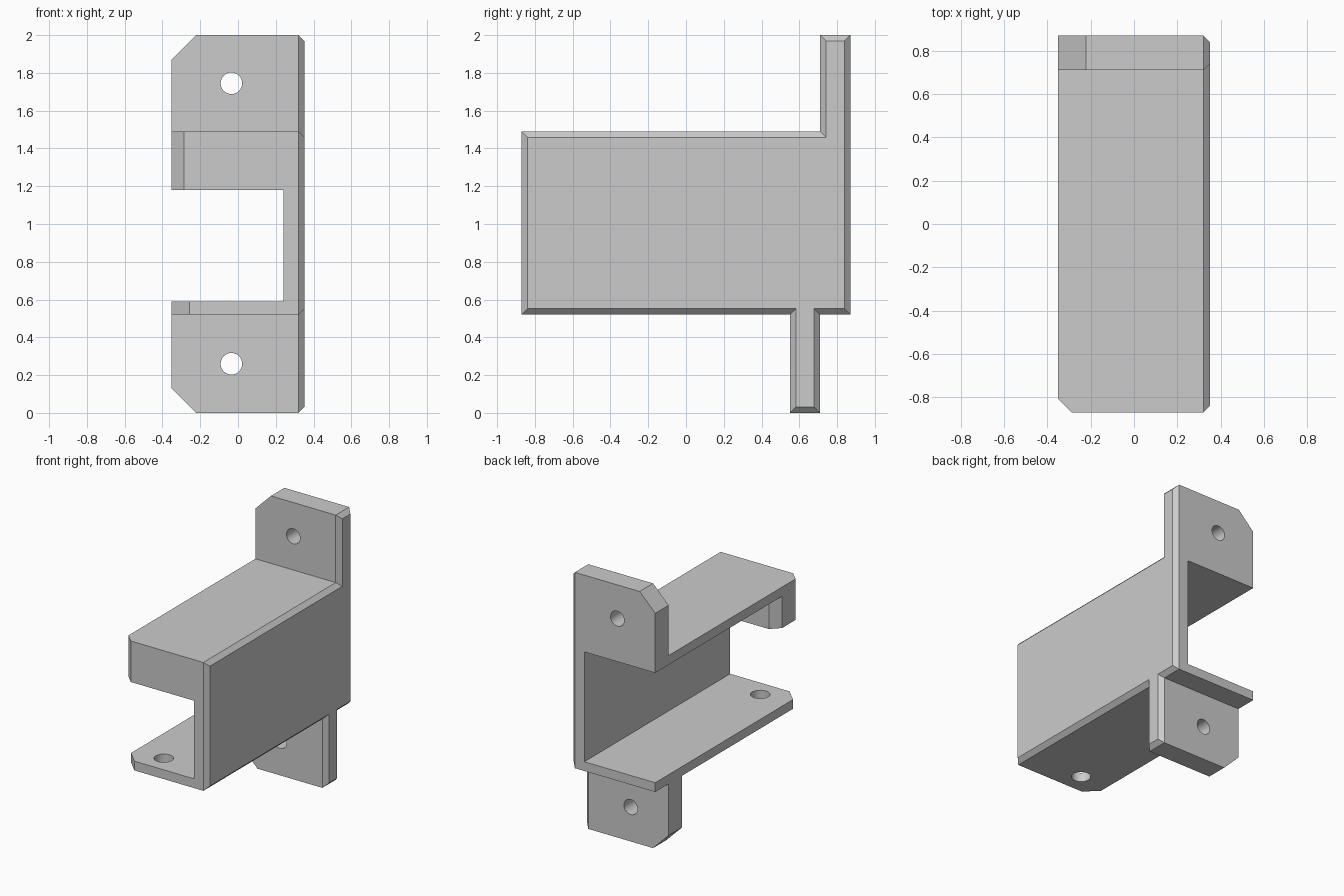
import bpy
import bmesh
import math

cube = bpy.data.objects.get("Cube")
if cube:
    bpy.data.objects.remove(cube, do_unlink=True)

# One plain grey
grey = bpy.data.materials.new("plain grey")
grey.use_nodes = True
grey.diffuse_color = (0.6, 0.6, 0.6, 1)
grey.node_tree.nodes["Principled BSDF"].inputs["Base Color"].default_value = (0.6, 0.6, 0.6, 1)


def prism(name, axis, outline, lo, hi, rim_bevel=0):
    """Extrude a flat outline along an axis; optionally bevel the rim of the high end."""
    place = {
        "x": lambda u, v, d: (d, u, v),
        "y": lambda u, v, d: (u, d, v),
        "z": lambda u, v, d: (u, v, d),
    }[axis]
    bm = bmesh.new()
    low = [bm.verts.new(place(u, v, lo)) for u, v in outline]
    high = [bm.verts.new(place(u, v, hi)) for u, v in outline]
    bm.faces.new(low)
    top = bm.faces.new(high)
    for i in range(len(outline)):
        j = (i + 1) % len(outline)
        bm.faces.new((low[i], low[j], high[j], high[i]))
    bmesh.ops.recalc_face_normals(bm, faces=bm.faces)
    if rim_bevel:
        bmesh.ops.bevel(bm, geom=list(top.edges), offset=rim_bevel,
                        offset_type='OFFSET', segments=1, affect='EDGES')
    mesh = bpy.data.meshes.new(name)
    bm.to_mesh(mesh)
    bm.free()
    mesh.materials.append(grey)
    obj = bpy.data.objects.new(name, mesh)
    bpy.context.collection.objects.link(obj)
    return obj


def box(u0, u1, v0, v1):
    return [(u0, v0), (u1, v0), (u1, v1), (u0, v1)]


def circle(u, v, r, n=32):
    return [(u + r * math.cos(math.tau * i / n), v + r * math.sin(math.tau * i / n))
            for i in range(n)]


def corner(u, v, size, up):
    """Triangle that trims a corner at the open side; up is the outward v direction."""
    e = 0.1
    return [(u - e, v - up * (size + e)), (u + size + e, v + up * e), (u - e, v + up * e)]


OPEN, BACK, FRONT = -0.352, 0.87, -0.87    # open side, back and front planes
FLOOR, ROOF = 0.52, 1.49                   # outer bottom and top of the channel
INNER = 0.24                               # inner face of the side wall
LIP = -0.58                                # rear face of the front lip

# Body: channel with an upper and a lower mounting tab, outer rim chamfered
side = [(FRONT, FLOOR), (0.55, FLOOR), (0.55, 0), (0.71, 0), (0.71, FLOOR),
        (BACK, FLOOR), (BACK, 2), (0.71, 2), (0.71, ROOF), (FRONT, ROOF)]
bracket = prism("mounting_bracket", "x", side, OPEN, -OPEN, rim_bevel=0.032)

# Cavity, with the rear corner of the lip trimmed
chamfer = 0.065
cavity = [(INNER, 1), (-1, 1), (-1, LIP - chamfer), (OPEN, LIP - chamfer),
          (OPEN + chamfer, LIP), (INNER, LIP)]
cutters = [
    prism("cavity_cutter", "z", cavity, 0.59, 1.42),
    prism("opening_cutter", "y", box(-1, INNER, 0.59, 1.18), -1, 1),
    # Trimmed front corners of the lip and the floor
    prism("lip_corner_cutter", "z", corner(OPEN, FRONT, chamfer, -1), 1, 1.7),
    prism("floor_corner_cutter", "z", corner(OPEN, FRONT, 0.095, -1), 0.3, 1),
    # Trimmed tab corners
    prism("upper_tab_corner_cutter", "y", corner(OPEN, 2, 0.13, 1), 0.5, 1),
    prism("lower_tab_corner_cutter", "y", corner(OPEN, 0, 0.13, -1), 0.4, 1),
    # Screw holes
    prism("upper_hole_cutter", "y", circle(-0.035, 1.745, 0.057), 0.5, 1),
    prism("lower_hole_cutter", "y", circle(-0.035, 0.26, 0.057), 0.4, 1),
    prism("floor_hole_cutter", "z", circle(-0.12, -0.715, 0.067), 0.4, 0.8),
]

bpy.ops.object.select_all(action='DESELECT')
bracket.select_set(True)
bpy.context.view_layer.objects.active = bracket
for cutter in cutters:
    cutter.hide_render = True
    mod = bracket.modifiers.new("cut", 'BOOLEAN')
    mod.operation = 'DIFFERENCE'
    mod.solver = 'EXACT'
    mod.object = cutter
    bpy.ops.object.modifier_apply(modifier=mod.name)
    bpy.data.objects.remove(cutter, do_unlink=True)

# Smooth bores, crisp edges
bpy.ops.object.shade_smooth_by_angle(angle=math.radians(30))
